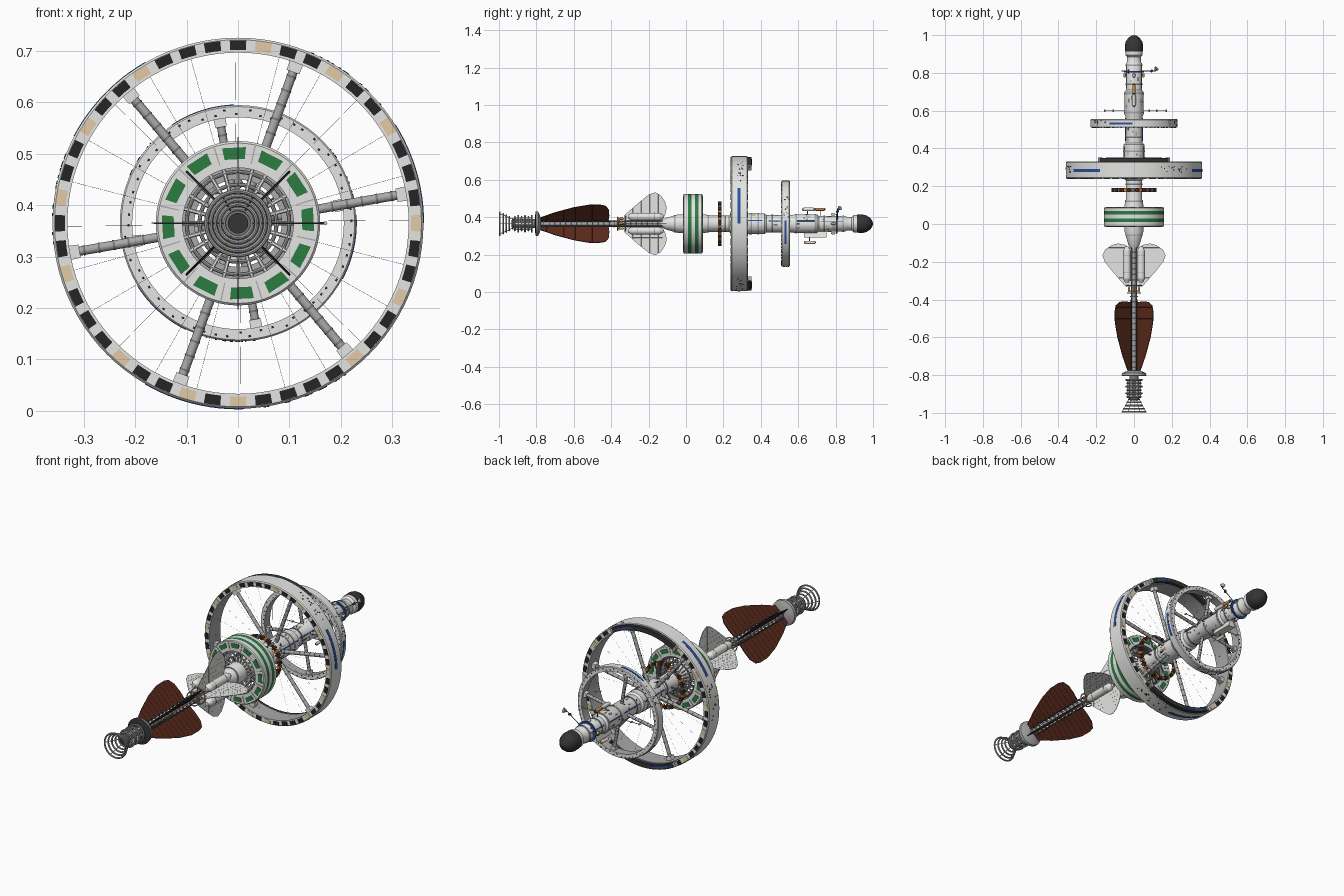
import bpy, bmesh, random
from math import sin, cos, pi, radians
from mathutils import Vector

if "Cube" in bpy.data.objects:
    bpy.data.objects.remove(bpy.data.objects["Cube"])
random.seed(4)
Z = 0.365  # height of the long axis

PALETTE = {
    "white": (0.78, 0.78, 0.77), "light_grey": (0.4, 0.4, 0.4), "mid_grey": (0.19, 0.19, 0.19),
    "charcoal": (0.035, 0.035, 0.037), "black": (0.018, 0.018, 0.019), "green": (0.025, 0.2, 0.055),
    "rust": (0.1, 0.023, 0.011), "tan": (0.76, 0.6, 0.38), "blue": (0.025, 0.08, 0.34),
    "orange": (0.62, 0.28, 0.05)}
NAMES = list(PALETTE)
MATS = []
for key, rgb in PALETTE.items():
    m = bpy.data.materials.new(key)
    m.use_nodes = True
    m.diffuse_color = (*rgb, 1)
    m.node_tree.nodes["Principled BSDF"].inputs["Base Color"].default_value = (*rgb, 1)
    MATS.append(m)


def at(y, r, deg):
    """Point at axial position y, radius r and angle around the axis."""
    a = radians(deg)
    return Vector((r * cos(a), y, Z + r * sin(a)))


class Part:
    def __init__(self, name):
        self.name, self.bm = name, bmesh.new()

    def face(self, verts, col):
        self.bm.faces.new(verts).material_index = NAMES.index(col)

    def lathe(self, pts, cols, segs=48, closed=False):
        rings = [[self.bm.verts.new(at(y, max(r, 0.0004), 360 * i / segs)) for i in range(segs)] for y, r in pts]
        for k in range(len(pts) if closed else len(pts) - 1):
            a, b = rings[k], rings[(k + 1) % len(pts)]
            col = cols if isinstance(cols, str) else cols[k]
            for i in range(segs):
                j = (i + 1) % segs
                self.face((a[i], a[j], b[j], b[i]), col)
        return self

    def torus(self, y, r, t, col, segs=40, n=8):
        pts = [(y + t * cos(2 * pi * k / n), r + t * sin(2 * pi * k / n)) for k in range(n)]
        return self.lathe(pts, col, segs, True)

    def block(self, y0, y1, r0, r1, a0, a1, col, n=1):
        """Curved box following the axis."""
        rows = [[self.bm.verts.new(at(y, r, a0 + (a1 - a0) * i / n))
                 for y, r in ((y0, r0), (y1, r0), (y1, r1), (y0, r1))] for i in range(n + 1)]
        for p, q in zip(rows, rows[1:]):
            for k in range(4):
                self.face((p[k], p[(k + 1) % 4], q[(k + 1) % 4], q[k]), col)
        self.face(rows[0], col)
        self.face(rows[-1][::-1], col)
        return self

    def rod(self, p, q, r, col, r2=None, segs=10):
        d = q - p
        mat = d.to_track_quat('Z', 'Y').to_matrix().to_4x4()
        mat.translation = (p + q) / 2
        made = bmesh.ops.create_cone(self.bm, cap_ends=True, segments=segs, radius1=r,
                                     radius2=r if r2 is None else r2, depth=d.length, matrix=mat)
        for f in {f for v in made["verts"] for f in v.link_faces}:
            f.material_index = NAMES.index(col)
        return self

    def capsule(self, p, q, r, col, tip):
        d = (q - p).normalized() * r
        self.rod(p + d, q - d, r, col, segs=14)
        self.rod(p, p + d, r * 0.45, tip, r, 14)
        return self.rod(q - d, q, r, tip, r * 0.45, 14)

    def done(self):
        bmesh.ops.recalc_face_normals(self.bm, faces=self.bm.faces)
        me = bpy.data.meshes.new(self.name)
        self.bm.to_mesh(me)
        self.bm.free()
        for m in MATS:
            me.materials.append(m)
        ob = bpy.data.objects.new(self.name, me)
        bpy.context.collection.objects.link(ob)
        bpy.context.view_layer.objects.active = ob
        ob.select_set(True)


bpy.ops.object.select_all(action='DESELECT')

# Main hull, nose dome and collars
hull = [(-0.13, 0.018), (-0.11, 0.03), (-0.04, 0.05), (0.1, 0.05), (0.13, 0.043), (0.23, 0.043), (0.24, 0.055),
        (0.42, 0.055), (0.43, 0.046), (0.57, 0.046), (0.58, 0.05), (0.7, 0.05), (0.71, 0.042), (0.85, 0.042),
        (0.86, 0.036), (0.885, 0.036), (0.895, 0.046), (0.915, 0.046)]
Part("hull").lathe(hull, "white").done()
Part("nose_dome").lathe([(0.912, 0.03), (0.914, 0.048), (0.945, 0.049), (0.965, 0.044), (0.985, 0.031),
                         (0.996, 0.015), (1.0, 0)], "charcoal").done()
p = Part("hull_collars")
for y, r, col in ((-0.06, 0.046, "light_grey"), (0.12, 0.047, "light_grey"), (0.21, 0.045, "mid_grey"),
                  (0.35, 0.057, "light_grey"), (0.385, 0.057, "light_grey"), (0.46, 0.048, "mid_grey"),
                  (0.59, 0.052, "light_grey"), (0.69, 0.052, "light_grey"), (0.74, 0.044, "mid_grey"),
                  (0.805, 0.052, "blue"), (0.84, 0.045, "light_grey")):
    p.lathe([(y - 0.004, 0.03), (y - 0.004, r), (y + 0.004, r), (y + 0.004, 0.03)], col, 40)
p.done()
p = Part("hull_panels")
for y0, y1, r in ((0.25, 0.41, 0.055), (0.44, 0.56, 0.046), (0.59, 0.69, 0.05), (0.72, 0.84, 0.042)):
    for i in range(20):
        y, a = random.uniform(y0, y1 - 0.02), random.uniform(0, 360)
        p.block(y, y + random.choice((0.006, 0.012, 0.02)), r - 0.003, r + 0.0015, a, a + random.choice((6, 10)),
                "orange" if i % 10 == 4 else ("charcoal", "light_grey", "mid_grey")[i % 3])
    for a in (15, 160):
        p.block(y0, y1, r - 0.003, r + 0.002, a, a + 6, "blue")
p.done()

# Great wheel, with windows on both faces and stripes round the rim
Part("great_wheel").lathe([(0.24, 0.332), (0.24, 0.357), (0.245, 0.361), (0.325, 0.361), (0.33, 0.357), (0.33, 0.332)],
                          ["white"] * 5 + ["light_grey"], 96, True).done()
p = Part("great_wheel_windows")
LIT = (1, 4, 7, 11, 14, 17, 22, 24, 27, 31, 34, 37, 40)
for i in range(44):
    a = 90 - i * 360 / 44
    for y in (0.238, 0.329):
        p.block(y, y + 0.003, 0.337, 0.356, a - 2.6, a + 2.6, "tan" if i in LIT else "black", 2)
p.done()


def rim_marks(name, y, r, starts, span, half):
    p = Part(name)
    for a in starts:
        p.block(y - half, y + half, r - 0.002, r + 0.0012, a, a + span, "blue", 12)
        for k in range(14):
            b, c = a + span + random.uniform(4, 34), y + random.uniform(-2.5, 2.5) * half
            p.block(c, c + 0.006, r - 0.002, r + 0.0012, b, b + 0.9, "black")
    p.done()


rim_marks("great_wheel_stripes", 0.283, 0.361, (0, 120, 240), 32, 0.008)
rim_marks("lesser_wheel_stripes", 0.532, 0.23, (-28, 92, 212), 32, 0.006)
p = Part("great_wheel_back_modules")
for mid in (90, 270):
    p.block(0.328, 0.35, 0.335, 0.358, mid - 31, mid + 31, "charcoal", 24)
    p.block(0.348, 0.352, 0.342, 0.35, mid - 25, mid - 8, "blue", 8)
    for s in (-1, 1):
        p.block(0.327, 0.351, 0.334, 0.358, mid + s * 30, mid + s * 32, "light_grey")
p.done()


def spokes(name, y, angles, r0, r1, t, box):
    p = Part(name)
    for a in angles:
        p.rod(at(y, r0, a), at(y, r1, a), t, "light_grey", segs=12)
        for k in range(1, 10):
            r = r0 + (r1 - r0) * k / 10
            p.rod(at(y, r - 0.002, a), at(y, r + 0.002, a), t * 1.1, "mid_grey", segs=12)
        w = box / r1 * 57
        p.block(y - box, y + box, r1 - box * 1.4, r1 + 0.004, a - w, a + w, "white")
    p.done()


spokes("great_wheel_spokes", 0.285, range(10, 370, 60), 0.04, 0.333, 0.009, 0.014)
spokes("lesser_wheel_spokes", 0.532, range(10, 370, 90), 0.04, 0.207, 0.008, 0.012)
p = Part("wheel_cables")
for i in range(24):
    p.rod(at(0.285, 0.05, i * 15 + 4), at(0.285, 0.334, i * 15 + 1), 0.0003, "light_grey", segs=4)
p.done()

# Lesser wheel
Part("lesser_wheel").lathe([(0.51, 0.206), (0.51, 0.227), (0.514, 0.23), (0.551, 0.23), (0.555, 0.227), (0.555, 0.206)],
                           ["white"] * 5 + ["light_grey"], 80, True).done()
p = Part("lesser_wheel_windows")
for i in range(60):
    a, r = i * 6 + random.uniform(-1, 1), random.choice((0.211, 0.219))
    for y in (0.5085, 0.5535):
        p.block(y, y + 0.003, r, r + 0.004, a, a + 1.3, "black")
p.done()

# Striped drum
Part("drum").lathe([(-0.014, 0.108), (-0.014, 0.156), (-0.01, 0.16), (0.011, 0.16), (0.029, 0.16), (0.049, 0.16),
                    (0.068, 0.16), (0.084, 0.16), (0.088, 0.156), (0.088, 0.108)],
                   ["white"] * 3 + ["green", "white", "green"] + ["white"] * 3 + ["mid_grey"], 72, True).done()
p = Part("drum_panels")
for i in range(12):
    a = i * 30 + 3
    for y in (-0.016, 0.087):
        p.block(y, y + 0.003, 0.126, 0.149, a - 9, a + 9, "green", 1)
        p.block(y, y + 0.003, 0.118, 0.154, a + 14, a + 15, "light_grey")
p.done()
p = Part("drum_frame").lathe([(0.038, 0.085), (0.038, 0.109), (0.042, 0.109), (0.042, 0.085)], "light_grey", closed=True)
for i in range(24):
    a = i * 15
    p.rod(at(0.0, 0.048, a), at(0.0, 0.11, a), 0.004, "white", segs=6)
    p.rod(at(0.09, 0.045, a), at(0.06, 0.11, a), 0.003, "light_grey", segs=6)
for r in (0.075, 0.1):
    p.torus(0.0, r, 0.004, "light_grey")
    p.torus(0.07, r, 0.004, "mid_grey")
p.done()

# Beaded ring behind the drum
p = Part("beaded_ring").torus(0.18, 0.109, 0.007, "rust")
for i in range(36):
    a = i * 10
    p.block(0.17, 0.191, 0.102, 0.118, a, a + 6, ("rust", "mid_grey", "rust", "orange")[i % 4])
    if i % 6 == 0:
        p.rod(at(0.18, 0.03, a), at(0.18, 0.105, a), 0.004, "mid_grey", segs=8)
p.done()

# Spine truss
p = Part("spine").rod(at(-0.82, 0, 0), at(-0.1, 0, 0), 0.012, "light_grey", segs=12)
for a in range(45, 405, 90):
    p.rod(at(-0.8, 0.02, a), at(-0.4, 0.02, a), 0.004, "charcoal", segs=6)
    p.rod(at(-0.4, 0.02, a), at(-0.11, 0.02, a), 0.003, "mid_grey", segs=6)
for i in range(24):
    p.torus(-0.79 + i * 0.029, 0.018, 0.003, "light_grey", 12, 5)
for y, r in ((-0.365, 0.035), (-0.325, 0.04)):
    p.torus(y, r, 0.003, "light_grey", 24)
for a in range(0, 360, 90):
    p.capsule(at(-0.36, 0.026, a), at(-0.332, 0.026, a), 0.006, "orange", "orange")
p.done()
p = Part("fuel_tanks")
for a in range(45, 405, 90):
    p.capsule(at(-0.31, 0.053, a), at(-0.12, 0.053, a), 0.021, "white", "white")
    for y in (-0.26, -0.17):
        p.rod(at(y, 0.053, a), at(y + 0.004, 0.053, a), 0.0216, "light_grey", segs=14)
p.done()


def fins(name, outline, first, col, line_col, edge_col, t, lines):
    """Four flat fins round the spine with a thin grid of ribs."""
    p = Part(name)
    low, high = outline[0][0], max(y for y, r in outline)
    for a in range(first, first + 360, 90):
        side = Vector((-sin(radians(a)), 0, cos(radians(a)))) * t / 2
        loops = [[p.bm.verts.new(at(y, r, a) + side * s) for y, r in outline] for s in (1, -1)]
        n = len(outline)
        p.face(loops[0], col)
        p.face(loops[1][::-1], col)
        for i in range(n):
            p.face((loops[0][i], loops[0][(i + 1) % n], loops[1][(i + 1) % n], loops[1][i]), edge_col)
        cells = []
        for k in range(1, lines):
            y = low + (high - low) * k / lines
            reach = [r0 + (r1 - r0) * (y - y0) / (y1 - y0)
                     for (y0, r0), (y1, r1) in zip(outline, outline[1:]) if y0 <= y < y1]
            cells.append((y, reach[0] - 0.002))
            p.rod(at(y, 0.02, a), at(*cells[-1], a), t * 0.6, line_col, segs=4)
        for r in (0.05, 0.075, 0.1, 0.125):
            ys = [y for y, top in cells if top > r]
            p.rod(at(ys[0], r, a), at(ys[-1], r, a), t * 0.6, line_col, segs=4)
    p.done()


fins("heat_radiators", [(-0.775, 0.048), (-0.7, 0.085), (-0.6, 0.123), (-0.52, 0.142), (-0.46, 0.143), (-0.43, 0.135),
                        (-0.412, 0.105), (-0.41, 0.06), (-0.415, 0.016), (-0.775, 0.016)],
     45, "rust", "rust", "charcoal", 0.004, 12)
fins("pale_fins", [(-0.33, 0.045), (-0.29, 0.08), (-0.25, 0.115), (-0.2, 0.155), (-0.165, 0.168), (-0.135, 0.152),
                   (-0.112, 0.118), (-0.103, 0.085), (-0.11, 0.05), (-0.13, 0.015), (-0.33, 0.015)],
     0, "white", "light_grey", "mid_grey", 0.002, 10)

# Engine: shield disc, reactor stack and open coil nozzle
Part("shield_disc").lathe([(-0.775, 0.012), (-0.775, 0.03), (-0.79, 0.064), (-0.803, 0.066), (-0.806, 0.05),
                           (-0.806, 0.012)], ["light_grey"] * 3 + ["charcoal"] * 2).done()
p = Part("reactor_stack").rod(at(-0.93, 0, 0), at(-0.8, 0, 0), 0.024, "mid_grey", segs=24)
p.rod(at(-0.934, 0, 0), at(-0.928, 0, 0), 0.02, "charcoal", segs=24)
for i in range(6):
    p.torus(-0.825 - i * 0.018, 0.036 if i % 2 else 0.042, 0.005, "light_grey")
for a in range(0, 360, 60):
    p.capsule(at(-0.92, 0.031, a), at(-0.82, 0.031, a), 0.007, "white", "light_grey")
p.done()
p = Part("coil_nozzle")
for i in range(5):
    p.torus(-0.995 + i * 0.017, 0.062 - i * 0.0085, 0.0042, "light_grey")
for a in range(0, 360, 60):
    p.rod(at(-0.92, 0.024, a), at(-0.99, 0.06, a), 0.0018, "orange", segs=6)
p.done()

# Docked pods, cargo box and antennas
p = Part("docked_pods")
p.capsule(at(0.62, 0.077, 90), at(0.69, 0.077, 90), 0.01, "white", "light_grey")
p.capsule(at(0.685, 0.077, 90), at(0.745, 0.077, 90), 0.008, "orange", "charcoal")
p.capsule(at(0.63, 0.1, 270), at(0.695, 0.1, 270), 0.008, "white", "orange")
p.block(0.63, 0.75, 0.04, 0.075, 255, 285, "white", 3)
for y, s in ((0.65, 90), (0.72, 90), (0.66, 270)):
    p.rod(at(y, 0.04, s), at(y, 0.095 if s > 90 else 0.07, s), 0.002, "mid_grey")
for a in range(0, 360, 90):
    p.capsule(at(0.775, 0.05, a), at(0.8, 0.05, a), 0.007, "white" if a % 180 else "orange", "tan")
p.done()
p = Part("antennas")
p.rod(at(0.6, 0.155, 180), at(0.6, 0.17, 0), 0.002, "light_grey", segs=6)
for r, a in ((0.155, 180), (0.11, 180), (0.08, 0), (0.12, 0), (0.17, 0)):
    p.rod(at(0.594, r, a), at(0.606, r, a), 0.004, "tan", segs=8)
p.rod(at(0.81, 0.04, 35), at(0.81, 0.14, 35), 0.002, "mid_grey", segs=6)
p.rod(at(0.812, 0.135, 35), at(0.824, 0.147, 35), 0.004, "light_grey", 0.013, 16)
p.rod(at(0.805, 0.11, 35), at(0.815, 0.118, 35), 0.006, "blue", segs=8)
p.rod(at(0.81, 0.04, 180), at(0.81, 0.065, 180), 0.004, "mid_grey", segs=6)
p.done()

# Smooth the round parts, keep the corners crisp
bpy.ops.object.shade_smooth_by_angle(angle=radians(35))
